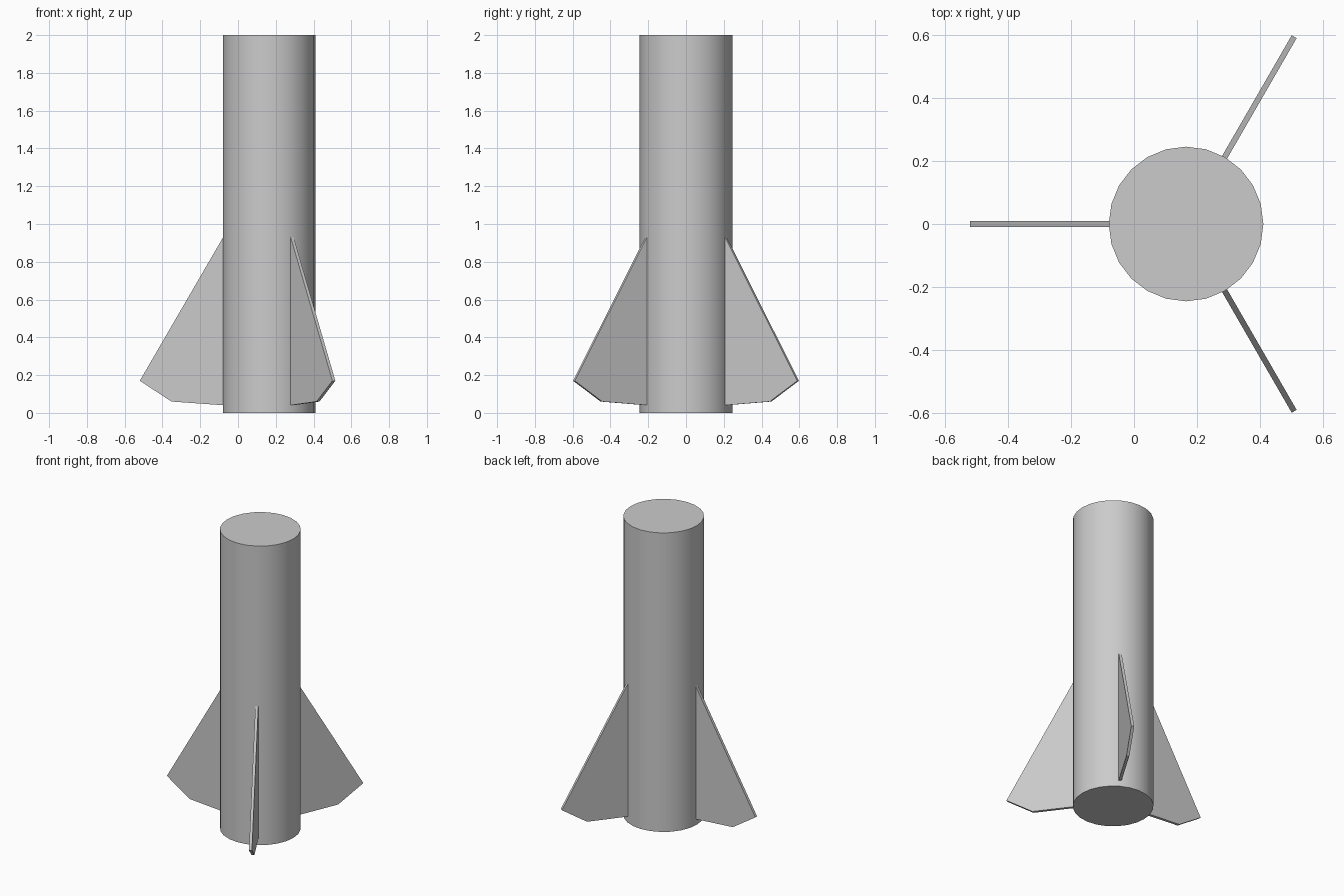
import bpy
import bmesh
from math import radians
from mathutils import Matrix, Vector

cube = bpy.data.objects.get("Cube")
if cube:
    bpy.data.objects.remove(cube, do_unlink=True)

CENTRE_X = 0.165
RADIUS = 0.245
HEIGHT = 2.0
FIN_THICKNESS = 0.018

grey = bpy.data.materials.new("light_grey")
grey.use_nodes = True
colour = (0.6, 0.6, 0.6, 1)
grey.diffuse_color = colour
grey.node_tree.nodes["Principled BSDF"].inputs["Base Color"].default_value = colour


def add_object(name, bm):
    bmesh.ops.recalc_face_normals(bm, faces=bm.faces)
    mesh = bpy.data.meshes.new(name)
    bm.to_mesh(mesh)
    bm.free()
    mesh.materials.append(grey)
    obj = bpy.data.objects.new(name, mesh)
    bpy.context.collection.objects.link(obj)
    return obj


# Body tube: 24-sided capped cylinder with smooth sides
bm = bmesh.new()
bmesh.ops.create_cone(bm, cap_ends=True, segments=24, radius1=RADIUS, radius2=RADIUS,
                      depth=HEIGHT,
                      matrix=Matrix.Translation((CENTRE_X, 0, HEIGHT / 2)) @ Matrix.Rotation(radians(90), 4, "Z"))
body = add_object("body", bm)
bpy.context.view_layer.objects.active = body
body.select_set(True)
bpy.ops.object.shade_smooth_by_angle(angle=radians(30))
body.select_set(False)

# Fins: flat plates spaced evenly around the body, outline as (radius, height)
outline = [(0.235, 0.04), (0.517, 0.06), (0.685, 0.17), (0.235, 0.945)]
for name, angle in (("right_fin", 180), ("back_fin", 60), ("front_fin", -60)):
    bm = bmesh.new()
    face = bm.faces.new([bm.verts.new((r, -FIN_THICKNESS / 2, z)) for r, z in outline])
    plate = bmesh.ops.extrude_face_region(bm, geom=[face])["geom"]
    bmesh.ops.translate(bm, vec=Vector((0, FIN_THICKNESS, 0)),
                        verts=[v for v in plate if isinstance(v, bmesh.types.BMVert)])
    bm.transform(Matrix.Translation((CENTRE_X, 0, 0)) @ Matrix.Rotation(radians(angle), 4, "Z"))
    add_object(name, bm)
